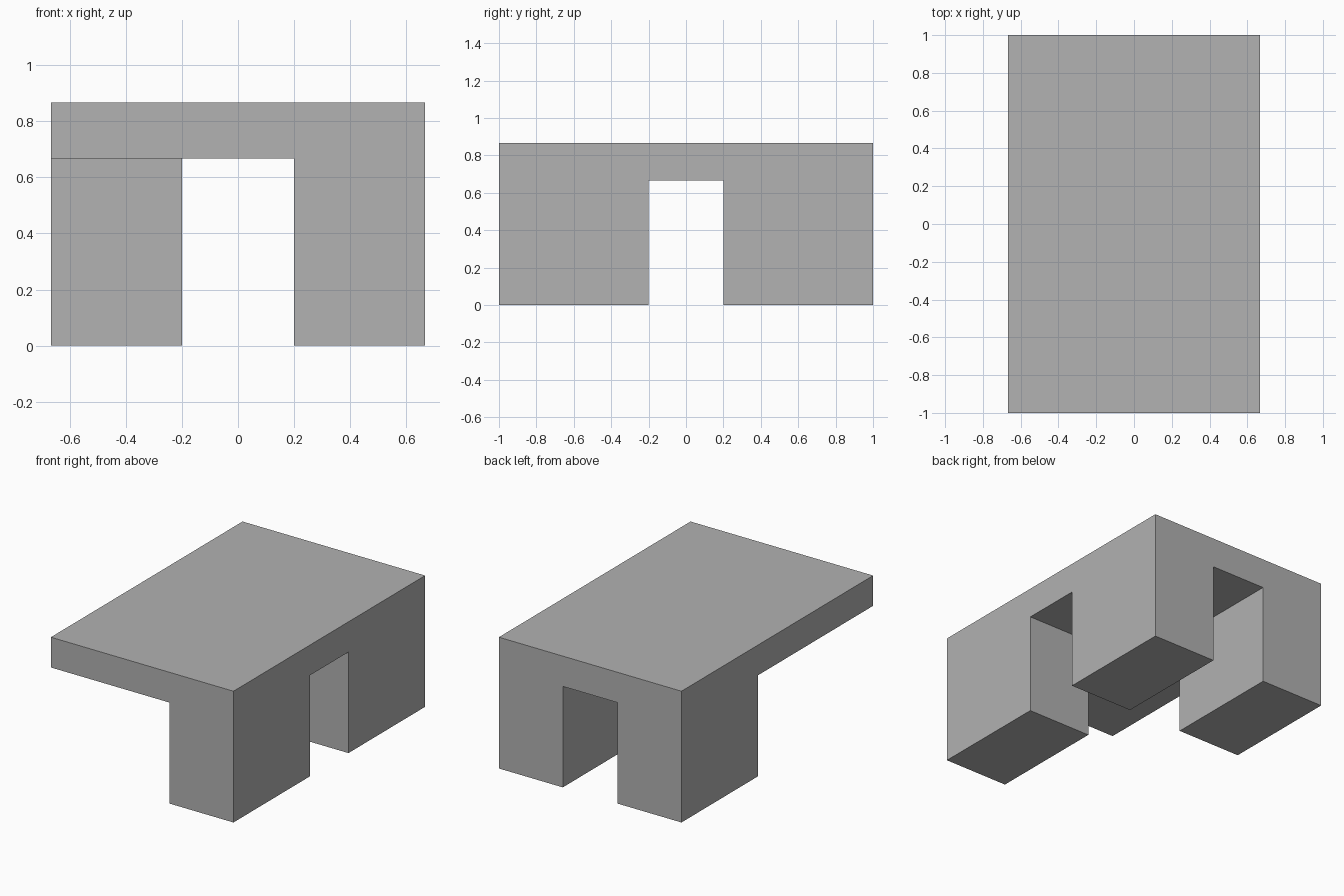
import bpy
import bmesh

default_cube = bpy.data.objects.get("Cube")
if default_cube:
    bpy.data.objects.remove(default_cube, do_unlink=True)

HALF_X, HALF_Y, HEIGHT = 0.667, 1.0, 0.867
LEG_TOP, GAP = 0.667, 0.2    # underside of the slab, half gap between legs

grey = bpy.data.materials.new("plain grey")
grey.use_nodes = True
colour = (0.445, 0.445, 0.445, 1)
grey.diffuse_color = colour
grey.node_tree.nodes["Principled BSDF"].inputs["Base Color"].default_value = colour

# One slab split along the leg lines, so legs can be pulled down from its cells
bm = bmesh.new()
xs = (-HALF_X, -GAP, GAP, HALF_X)
ys = (-HALF_Y, -GAP, GAP, HALF_Y)
grid = [[bm.verts.new((x, y, LEG_TOP)) for y in ys] for x in xs]
cells = {}
for i in range(3):
    for j in range(3):
        cells[i, j] = bm.faces.new((grid[i][j], grid[i][j + 1],
                                    grid[i + 1][j + 1], grid[i + 1][j]))


def extrude(faces, dz):
    """Extrude a set of faces straight up or down."""
    made = bmesh.ops.extrude_face_region(bm, geom=faces)["geom"]
    verts = [v for v in made if isinstance(v, bmesh.types.BMVert)]
    bmesh.ops.translate(bm, verts=verts, vec=(0, 0, dz))


# Slab top
extrude(list(cells.values()), HEIGHT - LEG_TOP)
bm.faces.ensure_lookup_table()

# Three legs; the front corner on the -x side stays open
for sx, sy in ((1, -1), (1, 1), (-1, 1)):
    under = [f for f in bm.faces
             if abs(f.calc_center_median().z - LEG_TOP) < 0.001
             and f.calc_center_median().x * sx > GAP
             and f.calc_center_median().y * sy > GAP]
    made = bmesh.ops.extrude_face_region(bm, geom=under)["geom"]
    verts = [v for v in made if isinstance(v, bmesh.types.BMVert)]
    bmesh.ops.translate(bm, verts=verts, vec=(0, 0, -LEG_TOP))
    old = [f for f in under if f.is_valid]
    bmesh.ops.delete(bm, geom=old, context='FACES_ONLY')

# Merge coplanar cells into clean flat faces
bmesh.ops.recalc_face_normals(bm, faces=bm.faces)
bmesh.ops.dissolve_limit(bm, angle_limit=0.01, verts=bm.verts, edges=bm.edges)

mesh = bpy.data.meshes.new("three_legged_table")
bm.to_mesh(mesh)
bm.free()
mesh.materials.append(grey)
table = bpy.data.objects.new("three_legged_table", mesh)
bpy.context.collection.objects.link(table)
